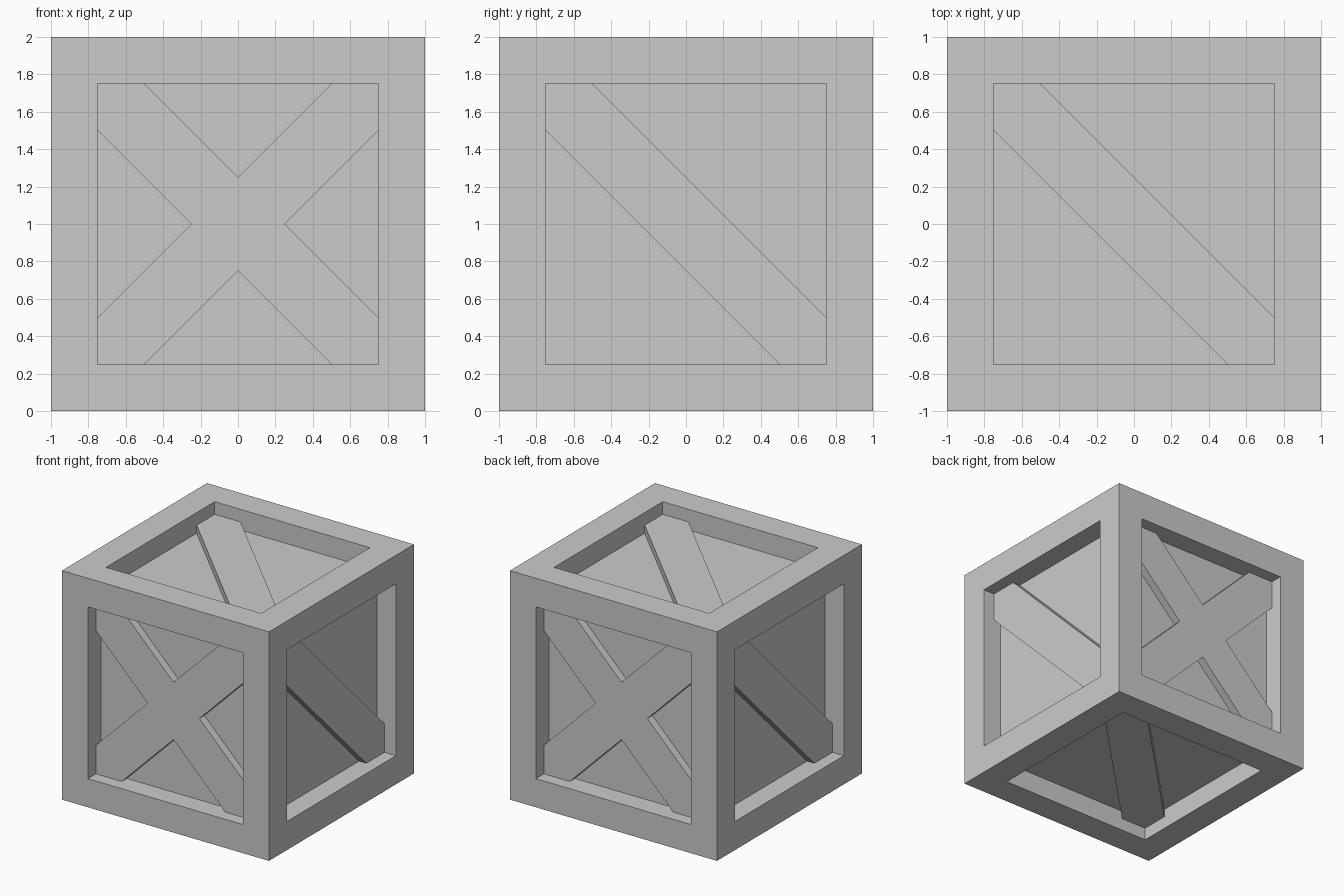
import bpy, bmesh
from math import radians
from mathutils import Matrix, Vector

if "Cube" in bpy.data.objects:
    bpy.data.objects.remove(bpy.data.objects["Cube"])

HALF, BORDER = 1.0, 0.25
PANEL_DEPTH, BRACE_DEPTH = 0.18, 0.11
IN = HALF - BORDER


def make_object(name, bm):
    bmesh.ops.recalc_face_normals(bm, faces=bm.faces[:])
    mesh = bpy.data.meshes.new(name)
    bm.to_mesh(mesh)
    bm.free()
    obj = bpy.data.objects.new(name, mesh)
    bpy.context.collection.objects.link(obj)
    return obj


# Crate body: cube with every face inset, then pushed in to form the panels
bm = bmesh.new()
bmesh.ops.create_cube(bm, size=2 * HALF, matrix=Matrix.Translation((0, 0, HALF)))
panels = bm.faces[:]
bmesh.ops.inset_individual(bm, faces=panels, thickness=BORDER, use_even_offset=True)
for face in panels:
    normal = face.normal.copy()
    ext = bmesh.ops.extrude_discrete_faces(bm, faces=[face])
    bmesh.ops.translate(bm, verts=ext["faces"][0].verts[:], vec=-normal * PANEL_DEPTH)
make_object("crate_body", bm)

# Brace outlines: a single diagonal plank and a crossed pair
diagonal = [(-IN, IN), (-IN, IN - 0.25), (IN - 0.25, -IN),
            (IN, -IN), (IN, -IN + 0.25), (-IN + 0.25, IN)]
cross = []
for k in range(4):
    turn = Matrix.Rotation(radians(90 * k), 2)
    for p in [(0.25, 0), (IN, IN - 0.25), (IN, IN), (IN - 0.25, IN)]:
        cross.append(tuple(turn @ Vector(p)))


def brace(name, outline, rotation):
    """Extrude the outline between panel and brace depth, then turn it to its side."""
    bm = bmesh.new()
    base = bm.faces.new([bm.verts.new((x, y, HALF - PANEL_DEPTH)) for x, y in outline])
    ext = bmesh.ops.extrude_face_region(bm, geom=[base], use_keep_orig=True)
    top = [g for g in ext["geom"] if isinstance(g, bmesh.types.BMVert)]
    bmesh.ops.translate(bm, verts=top, vec=(0, 0, PANEL_DEPTH - BRACE_DEPTH))
    bm.transform(Matrix.Translation((0, 0, HALF)) @ rotation)
    make_object(name, bm)


# Braces on the four upright sides
stand = Matrix.Rotation(radians(90), 4, 'X')
for i, (side, outline) in enumerate([("front", cross), ("right", diagonal),
                                     ("back", cross), ("left", diagonal)]):
    brace(side + "_brace", outline, Matrix.Rotation(radians(90 * i), 4, 'Z') @ stand)

# Braces on the lid and the base
brace("top_brace", diagonal, Matrix.Identity(4))
brace("bottom_brace", diagonal, Matrix.Rotation(radians(180), 4, 'X'))
